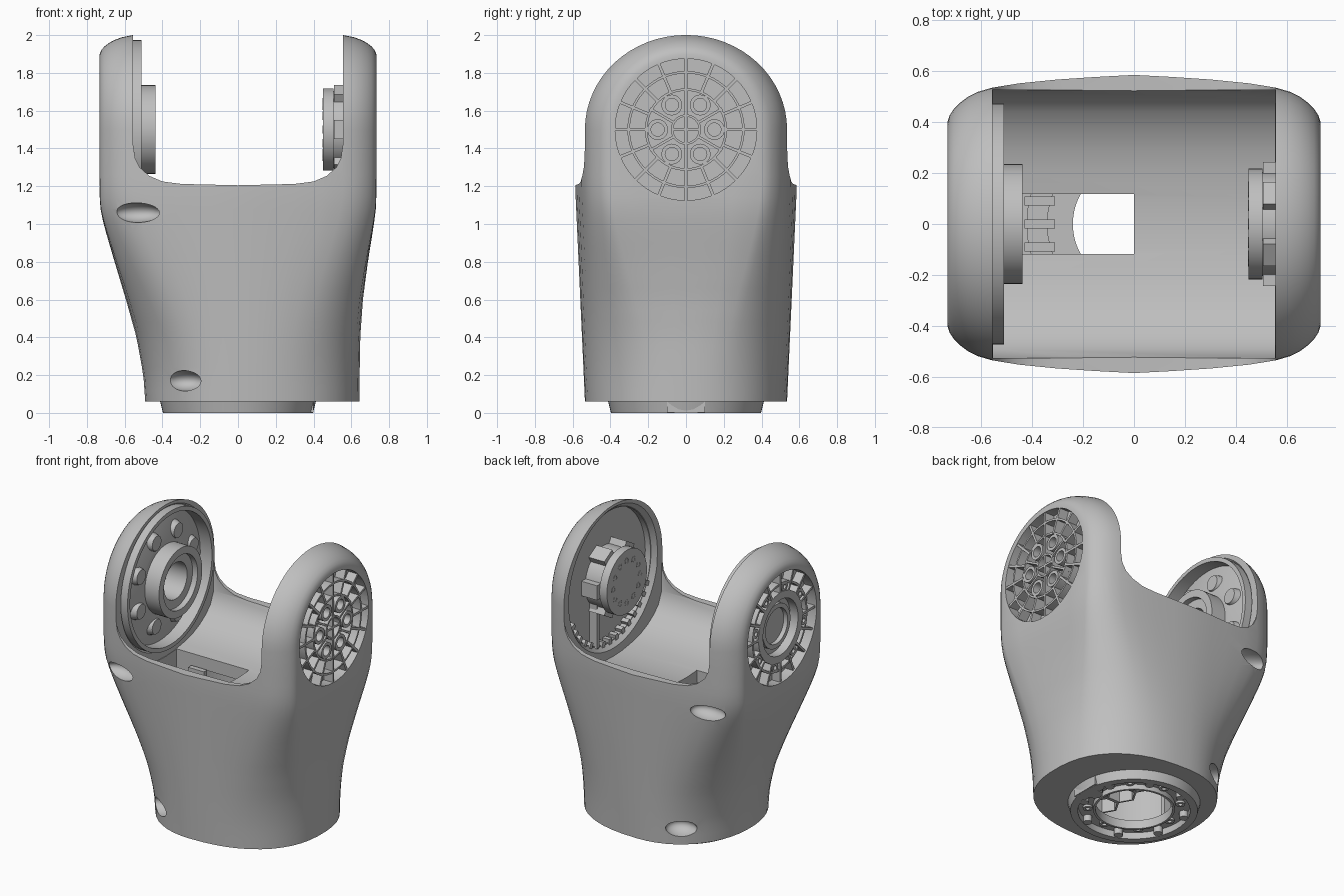
import bpy, bmesh, math
from mathutils import Matrix, Vector

if "Cube" in bpy.data.objects:
    bpy.data.objects.remove(bpy.data.objects["Cube"], do_unlink=True)

grey = bpy.data.materials.new("matte grey")
grey.use_nodes = True
COLOUR = (0.52, 0.52, 0.52, 1)
grey.diffuse_color = COLOUR
grey.node_tree.nodes["Principled BSDF"].inputs["Base Color"].default_value = COLOUR

PIVOT = 1.5
UP = Matrix.Identity(4)
# Local z runs along +x, origin on the pivot axis
AXLE = Matrix.Translation((0, 0, PIVOT)) @ Matrix.Rotation(math.pi / 2, 4, 'Y')


def finish(name, bm, smooth=True):
    bmesh.ops.recalc_face_normals(bm, faces=bm.faces)
    me = bpy.data.meshes.new(name)
    bm.to_mesh(me)
    bm.free()
    me.materials.append(grey)
    ob = bpy.data.objects.new(name, me)
    bpy.context.collection.objects.link(ob)
    if smooth:
        shade(ob)
    return ob


def shade(ob):
    bpy.ops.object.select_all(action='DESELECT')
    ob.select_set(True)
    bpy.context.view_layer.objects.active = ob
    bpy.ops.object.shade_smooth_by_angle(angle=math.radians(30))


def tube(bm, mat, a, b, r_in, r_out, at=(0, 0), n=48, r_end=None):
    """Ring, or solid disc if r_in is 0, between local heights a and b."""
    end = r_out if r_end is None else r_end
    loops = []
    for r, z in ((r_out, a), (end, b), (r_in, b), (r_in, a)):
        if r > 0:
            loops.append([bm.verts.new(mat @ Vector((at[0] + r * math.cos(2 * math.pi * i / n),
                          at[1] + r * math.sin(2 * math.pi * i / n), z))) for i in range(n)])
    pairs = zip(loops, loops[1:] + loops[:1]) if r_in > 0 else [loops]
    for p, q in pairs:
        for i in range(n):
            j = (i + 1) % n
            bm.faces.new((p[i], p[j], q[j], q[i]))
    if r_in == 0:
        bm.faces.new(loops[0])
        bm.faces.new(loops[1])


def box(bm, mat, size, at):
    bmesh.ops.create_cube(bm, size=1, matrix=mat @ Matrix.Translation(at) @ Matrix.Diagonal((*size, 1)))


def spoke(bm, mat, angle, r0, r1, width, a, b):
    turn = mat @ Matrix.Rotation(angle, 4, 'Z')
    box(bm, turn, (r1 - r0, width, b - a), ((r0 + r1) / 2, 0, (a + b) / 2))


def prism(bm, points, place):
    """Extrude a closed profile between the two ends given by place(u, v, side)."""
    ends = [[bm.verts.new(place(u, v, s)) for u, v in points] for s in (-1, 1)]
    n = len(points)
    for i in range(n):
        j = (i + 1) % n
        bm.faces.new((ends[0][i], ends[0][j], ends[1][j], ends[1][i]))
    for e in ends:
        bm.faces.new(e)


def around(n, start=0.0):
    return [start + 2 * math.pi * i / n for i in range(n)]


def polar(r, t):
    return (r * math.cos(t), r * math.sin(t))


def mirrored(half):
    return half + [(-u, v) for u, v in reversed(half) if u > 0]


def interp(table, z):
    for (z0, a), (z1, b) in zip(table, table[1:]):
        if z <= z1:
            return a + (b - a) * max(0, z - z0) / (z1 - z0)
    return table[-1][1]


# Outer body: round foot lofted to a broad section, then swept over the pivot
QUARTER = [(0, .585), (.15, .577), (.3, .567), (.45, .552), (.555, .535), (.61, .519), (.65, .499),
           (.682, .475), (.705, .451), (.721, .428), (.73, .4), (.73, .25), (.73, .1)]
RIGHT = [(.06, .643), (.4, .648), (.6, .662), (.8, .688), (1, .72), (1.1, .732)]
LEFT = [(.06, .492), (.2, .502), (.4, .538), (.6, .594), (.8, .654), (1, .712), (1.1, .732)]
ROUNDNESS = {1: .86, -1: .95}


def section(z):
    t = min(1, (z - .06) / 1.1)
    g = min(1, max(0, z - .15) / 1.11)
    f = g * g * (3 - 2 * g)
    step = math.pi / 2 / (len(QUARTER) - .5)
    quads = {}
    for side, table in ((1, RIGHT), (-1, LEFT)):
        w, e = interp(table, z), ROUNDNESS[side]
        quads[side] = [(side * w * (math.sin(i * step) ** e * (1 - f) + x / .73 * f),
                        (.535 + .05 * t) * (math.cos(i * step) ** e * (1 - f) + y / .585 * f))
                       for i, (x, y) in enumerate(QUARTER)]
    r, l = quads[1], quads[-1]
    back = lambda q: [(x, -y) for x, y in q]
    return r + back(r)[::-1] + back(l)[1:] + l[:0:-1]


bm = bmesh.new()
levels = [.06 + 1.2 * i / 20 for i in range(21)] + [1.38, PIVOT]
rings = [[(x, y, z) for x, y in section(z)] for z in levels]
for k in range(1, 17):
    c, s = math.cos(k * math.pi / 32), math.sin(k * math.pi / 32)
    rings.append([(x, y * c, PIVOT + abs(y) * s * min(1, 1 - .48 * (abs(y) - .4)))
                  for x, y in section(PIVOT)])
loops = [[bm.verts.new(p) for p in ring] for ring in rings]
n = len(loops[0])
for p, q in zip(loops, loops[1:]):
    for i in range(n):
        j = (i + 1) % n
        bm.faces.new((p[i], p[j], q[j], q[i]))
bm.faces.new(loops[0])
bmesh.ops.remove_doubles(bm, verts=bm.verts, dist=1e-4)
body = finish("yoke_body", bm, False)


def cut(name, bm):
    tool = finish(name, bm, False)
    tool.hide_render = True
    mod = body.modifiers.new(name, 'BOOLEAN')
    mod.operation, mod.solver, mod.object = 'DIFFERENCE', 'EXACT', tool
    bpy.context.view_layer.objects.active = body
    bpy.ops.object.modifier_apply(modifier=mod.name)
    bpy.data.objects.remove(tool, do_unlink=True)


# Opening between the ears
bm = bmesh.new()
gap = [(0, 1.205), (.3, 1.212), (.4, 1.225), (.47, 1.255), (.52, 1.3), (.545, 1.35), (.555, 1.42), (.555, 2.2)]
prism(bm, mirrored(gap), lambda u, v, s: (u, s, v))
cut("opening_cutter", bm)

# Curved trough below the opening
bm = bmesh.new()
trough = [(0, .96), (.1, .965), (.2, .98), (.29, 1.0), (.37, 1.035), (.44, 1.08), (.49, 1.13), (.525, 1.21), (.525, 2.2)]
prism(bm, mirrored(trough), lambda u, v, s: (s * .553, u, v))
cut("trough_cutter", bm)

# Round recesses in both faces of each ear, with a sloped inner rim
bm = bmesh.new()
for s in (-1, 1):
    tube(bm, AXLE, s * .535, s * .585, 0, .5, n=64, r_end=.455)
cut("ear_rim_cutter", bm)
bm = bmesh.new()
for s in (-1, 1):
    tube(bm, AXLE, s * .5, s * .625, 0, .45, n=64)
    tube(bm, AXLE, s * .66, s * .8, 0, .375, n=64)
cut("ear_recess_cutter", bm)

# Hollow foot, and the slot up into the trough
bm = bmesh.new()
tube(bm, UP, .1, .88, 0, .42)
cut("cavity_cutter", bm)
bm = bmesh.new()
tube(bm, UP, -.1, .2, 0, .34)
cut("foot_bore_cutter", bm)
bm = bmesh.new()
box(bm, UP, (.55, .235, .4), (-.275, 0, .95))
cut("slot_cutter", bm)

# Screw pockets on the right side, front and back
bm = bmesh.new()
for s in (-1, 1):
    for at, size in (((-.535, s * .525, 1.06), (.125, .08, .052)), ((-.285, s * .455, .17), (.105, .09, .054))):
        bmesh.ops.create_uvsphere(bm, u_segments=32, v_segments=16, radius=1,
                                  matrix=Matrix.Translation(at) @ Matrix.Diagonal((*size, 1)))
cut("screw_pocket_cutter", bm)
shade(body)

# Left ear: outer grille
bm = bmesh.new()
tube(bm, AXLE, .655, .727, .297, .31, n=64)
tube(bm, AXLE, .655, .727, .068, .08, n=32)
for t in around(16):
    spoke(bm, AXLE, t, .21, .38, .016, .655, .727)
for t in around(6, math.pi / 2):
    tube(bm, AXLE, .655, .727, .035, .055, polar(.15, t), 24)
    spoke(bm, AXLE, t + math.pi / 6, .075, .22, .014, .655, .725)
tube(bm, AXLE, .655, .725, .205, .218, n=48)
for t in around(4):
    spoke(bm, AXLE, t, 0, .075, .014, .655, .726)
finish("left_grille", bm)

# Left ear: inner bolted hub, rim teeth and cable guide
bm = bmesh.new()
tube(bm, AXLE, .45, .505, 0, .218)
tube(bm, AXLE, .5, .63, 0, .205)
for t in around(6, math.pi / 2):
    spoke(bm, AXLE, t, .1, .243, .1, .507, .63)
finish("left_hub", bm)
bm = bmesh.new()
for t in around(12):
    tube(bm, AXLE, .448, .452, .014, .022, polar(.145, t), 12)
finish("left_hub_bolts", bm)
bm = bmesh.new()
for i in range(-7, 8):
    spoke(bm, AXLE, i * .16, .425, .465, .03, .575, .63)
box(bm, UP, (.06, .03, .33), (.6, .14, 1.23))
finish("left_rim_teeth", bm)

# Right ear: inner lip, domed cover and bearing hub with bosses round it
bm = bmesh.new()
tube(bm, AXLE, -.63, -.51, .445, .473, n=64)
finish("right_lip", bm)
bm = bmesh.new()
tube(bm, AXLE, -.63, -.437, .185, .235)
tube(bm, AXLE, -.63, -.475, .125, .19)
tube(bm, AXLE, -.6, -.545, .23, .45, r_end=.27)
for t in around(8, math.pi / 8):
    tube(bm, AXLE, -.63, -.535, 0, .08, polar(.31, t), 20, .05)
finish("right_bearing_hub", bm)

# Right ear: outer ring, spokes and bearing seat
bm = bmesh.new()
tube(bm, AXLE, -.715, -.65, .285, .3, n=64)
tube(bm, AXLE, -.72, -.65, .19, .24)
tube(bm, AXLE, -.69, -.65, .12, .15)
for t in around(16):
    spoke(bm, AXLE, t, .235, .38, .016, -.72, -.65)
for t in around(8, math.pi / 16):
    tube(bm, AXLE, -.715, -.65, .015, .03, polar(.265, t), 16)
finish("right_outer_ring", bm)

# Foot: mounting ring, drilled flange, posts and key block
bm = bmesh.new()
tube(bm, UP, 0, .07, .35, .397, n=64, r_end=.415)
tube(bm, UP, .01, .07, .24, .255, n=64)
tube(bm, UP, .045, .07, .25, .355, n=64)
for t in around(8, math.pi / 8):
    tube(bm, UP, .003, .05, 0, .028, polar(.325, t), 16)
    tube(bm, UP, .03, .05, .014, .03, polar(.29, t + math.pi / 8), 16)
box(bm, UP, (.08, .2, .06), (.36, 0, .031))
tube(bm, UP, 0, .06, 0, .05, (.32, 0), 20)
finish("mounting_ring", bm)

# Inner ribs: honeycomb cells and posts inside the foot
bm = bmesh.new()
for x, y in ((.1, 0), (.1, .17), (.1, -.17), (.25, .085), (.25, -.085)):
    tube(bm, UP, .075, .88, .085, .098, (x, y), 6)
for y in (-.09, 0, .09):
    box(bm, UP, (.12, .035, .8), (-.37, y, .49))
finish("inner_ribs", bm)
